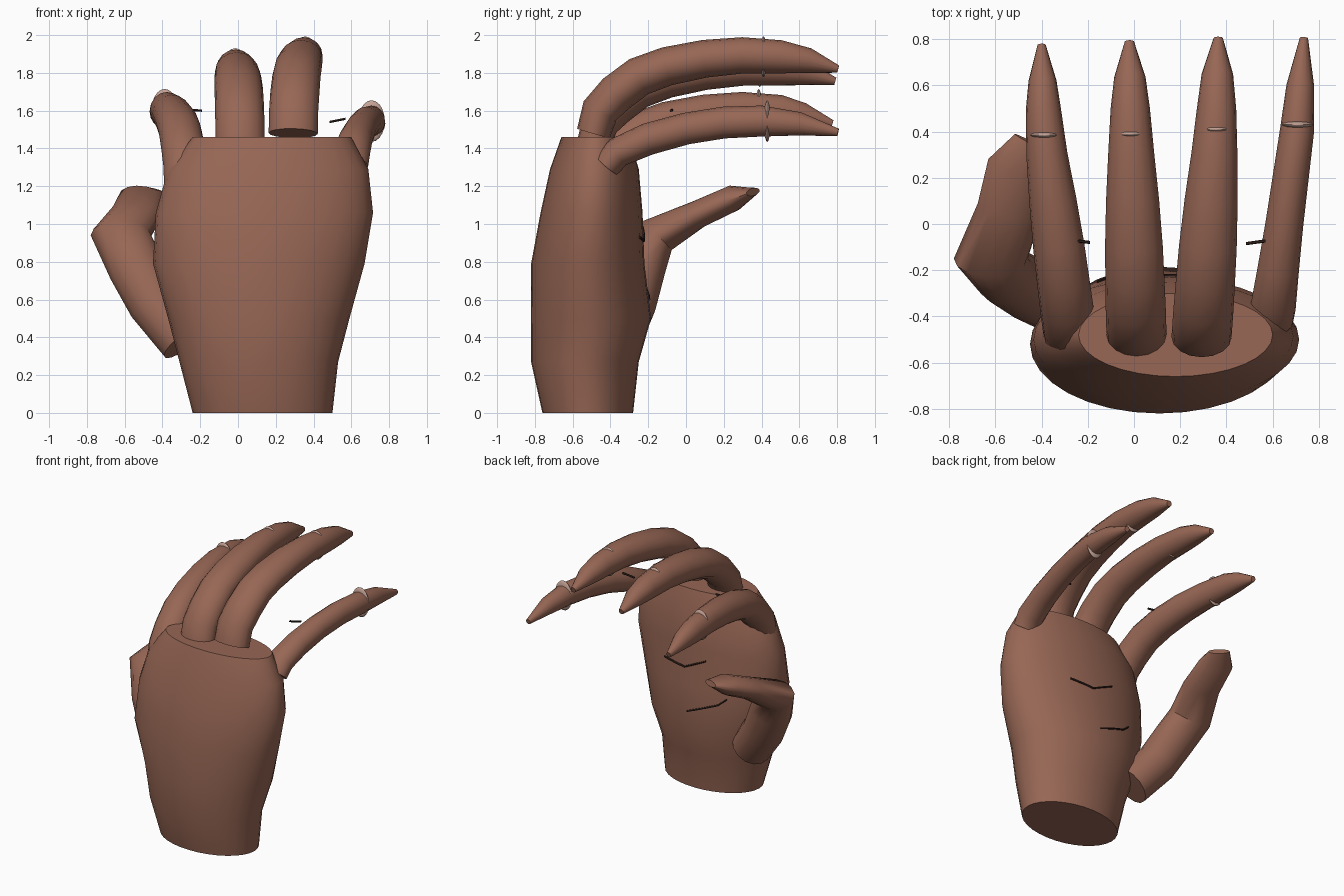
import bpy, bmesh, math
from mathutils import Vector

if "Cube" in bpy.data.objects:
    bpy.data.objects.remove(bpy.data.objects["Cube"])


def material(name, rgb):
    m = bpy.data.materials.new(name)
    m.diffuse_color = (*rgb, 1)
    m.use_nodes = True
    m.node_tree.nodes["Principled BSDF"].inputs["Base Color"].default_value = m.diffuse_color
    return m


SKIN = material("brown_skin", (0.31, 0.135, 0.09))
NAIL = material("pale_pink", (0.55, 0.36, 0.30))
CREASE = material("dark_brown", (0.035, 0.018, 0.014))


def finish(name, bm, mat, angle=50):
    bmesh.ops.recalc_face_normals(bm, faces=bm.faces)
    me = bpy.data.meshes.new(name)
    bm.to_mesh(me)
    bm.free()
    me.materials.append(mat)
    ob = bpy.data.objects.new(name, me)
    bpy.context.collection.objects.link(ob)
    bpy.ops.object.select_all(action='DESELECT')
    ob.select_set(True)
    bpy.context.view_layer.objects.active = ob
    bpy.ops.object.shade_smooth_by_angle(angle=math.radians(angle))
    return ob


def loft(name, rings, mat, sides, angle=50):
    """Rings are (centre, side vector, depth vector); both ends are capped."""
    bm = bmesh.new()
    loops = []
    for c, u, v in rings:
        ts = [math.tau * i / sides for i in range(sides)]
        loops.append([bm.verts.new(c + u * math.cos(t) + v * math.sin(t)) for t in ts])
    for a, b in zip(loops, loops[1:]):
        for i in range(sides):
            j = (i + 1) % sides
            bm.faces.new((a[i], a[j], b[j], b[i]))
    bm.faces.new(loops[0])
    bm.faces.new(loops[-1])
    return finish(name, bm, mat, angle)


def sweep(name, path, mat, sides=16):
    """Path rows are x, y, z, half width, half thickness."""
    pts = [Vector(p[:3]) for p in path]
    rings = []
    for i, p in enumerate(path):
        t = (pts[min(i + 1, len(pts) - 1)] - pts[max(i - 1, 0)]).normalized()
        u = Vector((1, 0, 0))
        u = (u - t * u.dot(t)).normalized()
        rings.append((pts[i], u * p[3], t.cross(u) * p[4]))
    return loft(name, rings, mat, sides)


# Palm: stacked ellipses (z, x min, x max, y min, y max)
PALM = [(0, -.24, .50, -.76, -.28), (.27, -.31, .53, -.82, -.25),
        (.5, -.37, .59, -.82, -.185), (.79, -.45, .67, -.82, -.22),
        (1.06, -.435, .715, -.77, -.23), (1.29, -.37, .69, -.72, -.25),
        (1.46, -.24, .60, -.66, -.30)]
loft("palm", [(Vector(((a + b) / 2, (c + d) / 2, z)), Vector(((b - a) / 2, 0, 0)),
               Vector((0, (d - c) / 2, 0))) for z, a, b, c, d in PALM], SKIN, 32)


def palm_y(x, z):
    """Inner palm surface depth at x, z."""
    for lo, hi in zip(PALM, PALM[1:]):
        if lo[0] <= z <= hi[0]:
            f = (z - lo[0]) / (hi[0] - lo[0])
            a, b, c, d = [p + (q - p) * f for p, q in zip(lo[1:], hi[1:])]
            s = (x - (a + b) / 2) / ((b - a) / 2)
            return (c + d) / 2 + (d - c) / 2 * math.sqrt(max(0, 1 - s * s))


# Fingers: shared arched profile (y, z, half width, half thickness)
LONG = [(-.49, 1.48, .13, .09), (-.455, 1.60, .13, .10), (-.37, 1.69, .13, .105),
        (-.25, 1.78, .128, .105), (-.10, 1.835, .125, .103), (.10, 1.875, .115, .10),
        (.30, 1.893, .10, .096), (.50, 1.885, .085, .088), (.64, 1.865, .068, .066),
        (.795, 1.82, .02, .02)]
SHORT = [(-.42, 1.31, .095, .075), (-.36, 1.38, .098, .08), (-.20, 1.45, .09, .085),
         (0, 1.505, .082, .084), (.20, 1.537, .078, .084), (.40, 1.545, .074, .082),
         (.60, 1.53, .06, .062), (.805, 1.485, .018, .02)]


def finger(name, profile, xs, dz, dy, scale, ring_y, ring_x, ring_z):
    def x_at(y):
        if y < .4:
            return xs[0] + (xs[1] - xs[0]) * (y + .45) / .85
        return xs[1] + (xs[2] - xs[1]) * (y - .4) / .4
    sweep(name, [(x_at(y), y + dy * (y > .5), z + dz, a * scale, b)
                 for y, z, a, b in profile], SKIN)
    # Thin flattened disc through the finger, showing above and below
    near = min(profile, key=lambda p: abs(p[0] - ring_y))
    bm = bmesh.new()
    bmesh.ops.create_uvsphere(bm, u_segments=16, v_segments=10, radius=1)
    for v in bm.verts:
        v.co = Vector((v.co.x * ring_x + x_at(ring_y), v.co.y * .018 + ring_y,
                       v.co.z * ring_z + near[1] + dz))
    finish(name + "_nail_band", bm, NAIL)


finger("index_finger", LONG, (-.28, -.39, -.40), -.29, -.02, .89, .385, .07, .112)
finger("middle_finger", LONG, (.01, -.015, -.02), -.065, -.005, 1, .39, .065, .103)
finger("ring_finger", LONG, (.295, .355, .365), 0, .01, 1, .41, .07, .108)
finger("little_finger", SHORT, (.59, .705, .735), 0, 0, 1, .43, .07, .11)

# Thumb: bent at the joint, flattened toward the tip
sweep("thumb", [(-.28, -.37, .38, .14, .13), (-.44, -.29, .58, .145, .135),
                (-.54, -.23, .77, .15, .125), (-.62, -.15, .94, .16, .11),
                (-.54, .06, 1.05, .14, .075), (-.51, .25, 1.137, .125, .07),
                (-.45, .355, 1.17, .075, .02)], SKIN, 14)


# Thin crease lines on the palm and beside two fingers
def crease(name, pts):
    sweep_pts = [(Vector(p), Vector((0, .007, 0)), Vector((0, 0, .007))) for p in pts]
    loft(name, sweep_pts, CREASE, 6)


def palm_crease(name, ends):
    pts = []
    for (x0, z0), (x1, z1) in zip(ends, ends[1:]):
        for k in range(5):
            x, z = x0 + (x1 - x0) * k / 4, z0 + (z1 - z0) * k / 4
            pts.append((x, palm_y(x, z) + .002, z))
    crease(name, pts)


palm_crease("upper_palm_crease", [(.35, .93), (.17, .91), (0, .99)])
palm_crease("lower_palm_crease", [(.13, .60), (-.10, .69), (-.16, .74)])
crease("index_crease", [(-.27, -.07, 1.605), (-.19, -.08, 1.60)])
crease("little_crease", [(.485, -.085, 1.54), (.57, -.073, 1.557)])
